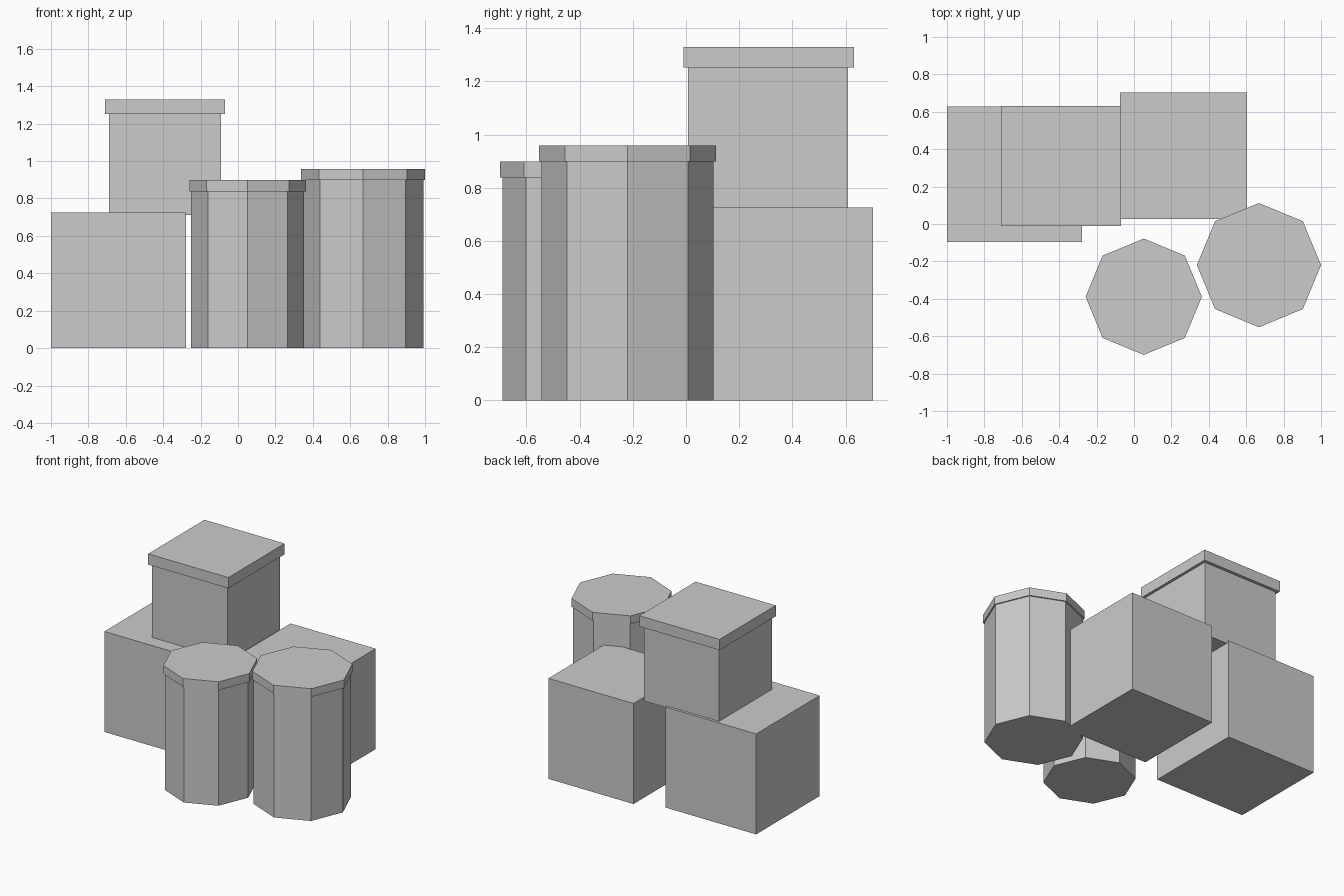
import bpy

if "Cube" in bpy.data.objects:
    bpy.data.objects.remove(bpy.data.objects["Cube"])


def box(name, x0, x1, y0, y1, z0, z1):
    bpy.ops.mesh.primitive_cube_add(
        size=1, location=((x0 + x1) / 2, (y0 + y1) / 2, (z0 + z1) / 2))
    ob = bpy.context.object
    ob.name = name
    ob.scale = (x1 - x0, y1 - y0, z1 - z0)
    bpy.ops.object.transform_apply(location=False, rotation=False, scale=True)


def drum(name, x, y, radius, z0, z1):
    bpy.ops.mesh.primitive_cylinder_add(
        vertices=8, radius=radius, depth=z1 - z0, location=(x, y, (z0 + z1) / 2))
    bpy.context.object.name = name


# Two crates on the ground
box("left_crate", -1.0, -0.277, -0.095, 0.629, 0, 0.725)
box("right_crate", -0.074, 0.605, 0.027, 0.704, 0, 0.725)

# Lidded crate stacked across both
box("top_crate", -0.69, -0.09, 0.008, 0.61, 0.712, 1.252)
box("top_crate_lid", -0.71, -0.07, -0.01, 0.632, 1.252, 1.33)

# Octagonal barrels with slightly wider lids
for side, x, y, r, h, top in (("front", 0.052, -0.389, 0.302, 0.838, 0.898),
                              ("right", 0.668, -0.22, 0.323, 0.899, 0.958)):
    drum(side + "_barrel", x, y, r, 0, h)
    drum(side + "_barrel_lid", x, y, r + 0.009, h, top)
